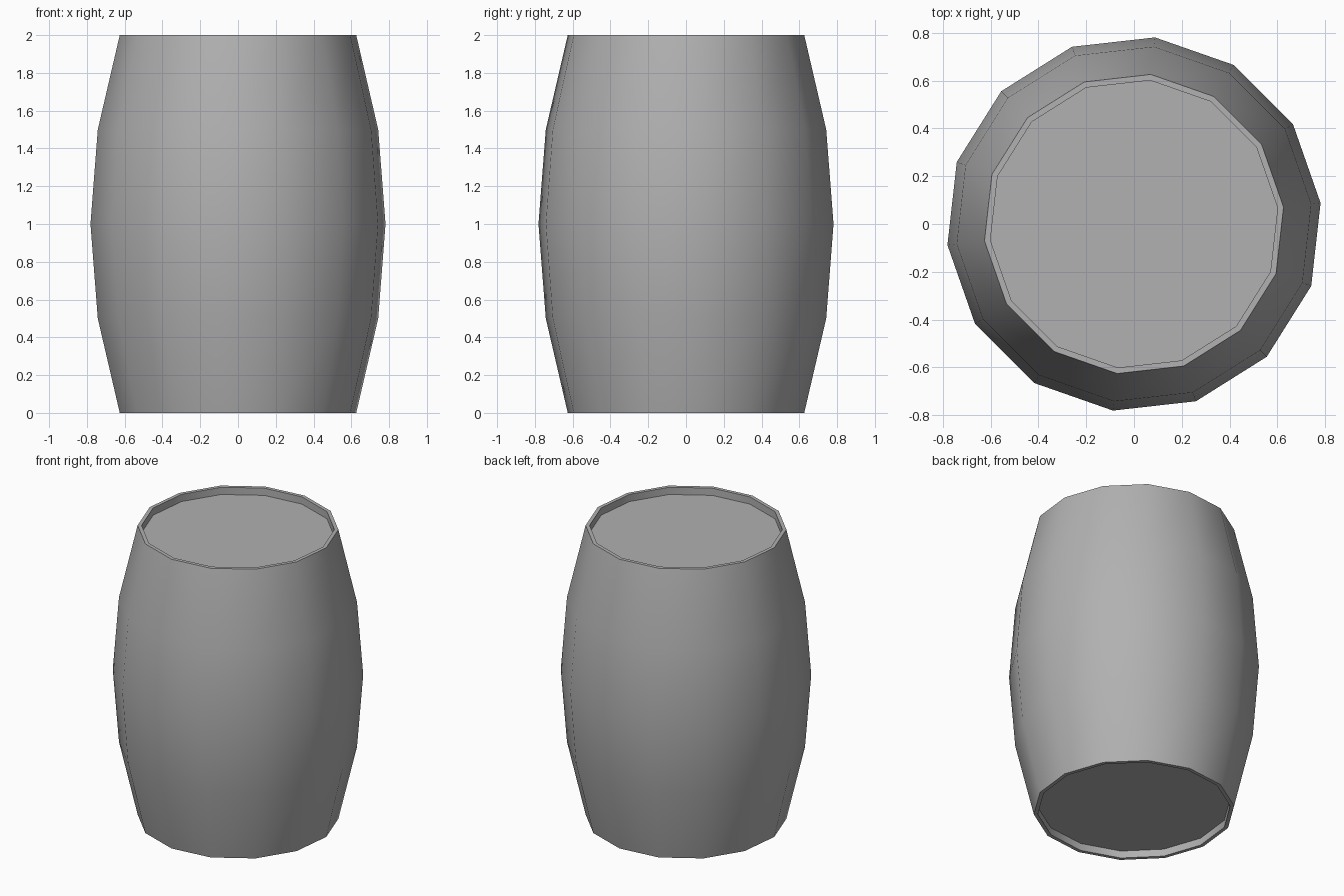
import bpy, bmesh, math

if "Cube" in bpy.data.objects:
    bpy.data.objects.remove(bpy.data.objects["Cube"])

SIDES = 14
START = math.radians(6.43)

# Barrel profile (radius, z) from the bottom lid, round the belly, to the top lid
PROFILE = [(0.605, 0.05), (0.605, 0.0), (0.63, 0.0), (0.747, 0.5), (0.786, 1.0),
           (0.747, 1.5), (0.63, 2.0), (0.605, 2.0), (0.605, 1.95)]

bm = bmesh.new()
rings = []
for r, z in PROFILE:
    angles = [START + 2 * math.pi * i / SIDES for i in range(SIDES)]
    rings.append([bm.verts.new((r * math.cos(a), r * math.sin(a), z)) for a in angles])

# Walls and rims
for a, b in zip(rings, rings[1:]):
    for i in range(SIDES):
        j = (i + 1) % SIDES
        bm.faces.new((a[i], a[j], b[j], b[i]))

# Recessed lids
bm.faces.new(rings[0][::-1])
bm.faces.new(rings[-1])
bmesh.ops.recalc_face_normals(bm, faces=bm.faces)

mesh = bpy.data.meshes.new("barrel")
bm.to_mesh(mesh)
bm.free()
barrel = bpy.data.objects.new("barrel", mesh)
bpy.context.collection.objects.link(barrel)

# Dark grey finish
grey = bpy.data.materials.new("dark_grey")
grey.diffuse_color = (0.44, 0.44, 0.44, 1)
grey.use_nodes = True
grey.node_tree.nodes["Principled BSDF"].inputs["Base Color"].default_value = grey.diffuse_color
mesh.materials.append(grey)

# Smooth belly, crisp rims
bpy.context.view_layer.objects.active = barrel
barrel.select_set(True)
bpy.ops.object.shade_smooth_by_angle(angle=math.radians(30))
